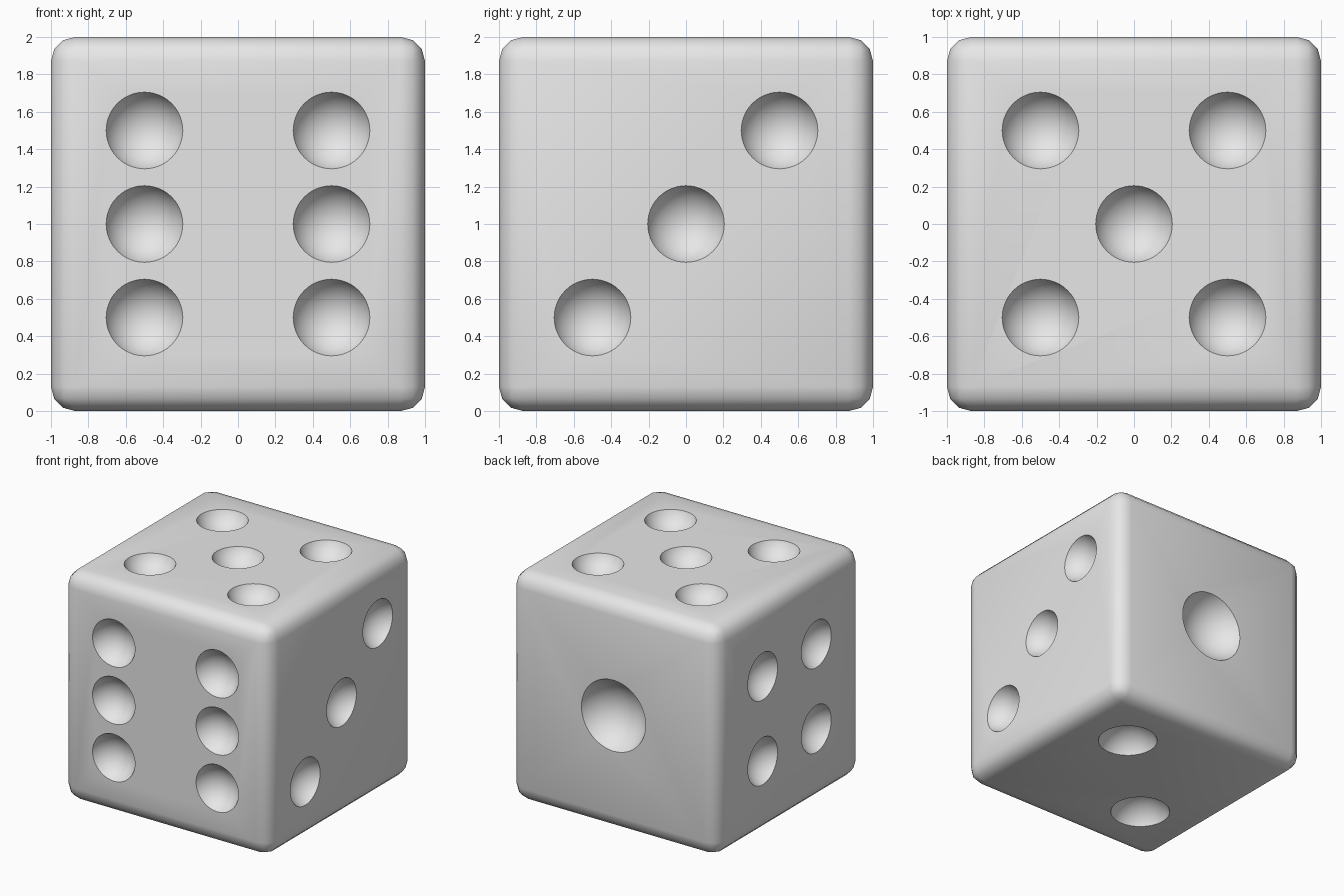
import bpy, bmesh, math
from mathutils import Vector, Matrix

default = bpy.data.objects.get("Cube")
if default:
    bpy.data.objects.remove(default, do_unlink=True)

CENTRE = Vector((0, 0, 1))
RIM_ANGLE = math.radians(68)  # steepness of each hollow at its rim

# One plain grey material
grey = bpy.data.materials.new("light grey")
grey.use_nodes = True
colour = (0.8, 0.8, 0.8, 1)
grey.diffuse_color = colour
grey.node_tree.nodes["Principled BSDF"].inputs["Base Color"].default_value = colour


def make_object(name, bm):
    mesh = bpy.data.meshes.new(name)
    bm.to_mesh(mesh)
    bm.free()
    mesh.materials.append(grey)
    obj = bpy.data.objects.new(name, mesh)
    bpy.context.collection.objects.link(obj)
    return obj


def corners(d):
    return [(a, b) for a in (-d, d) for b in (-d, d)]


# Rounded cube body
bm = bmesh.new()
bmesh.ops.create_cube(bm, size=2, matrix=Matrix.Translation(CENTRE))
body = make_object("die_body", bm)
bevel = body.modifiers.new("rounded_edges", "BEVEL")
bevel.width = 0.13
bevel.segments = 3

# Hollows on each face: outward normal, first and second in-plane axes, radius, spots
X, Y, Z = Vector((1, 0, 0)), Vector((0, 1, 0)), Vector((0, 0, 1))
faces = [
    (-Y, X, Z, 0.205, [(a, b) for a in (-0.5, 0.5) for b in (-0.5, 0, 0.5)]),
    (Y, X, Z, 0.31, [(0, 0)]),
    (X, Y, Z, 0.205, [(d, d) for d in (-0.5, 0, 0.5)]),
    (-X, Y, Z, 0.205, corners(0.37)),
    (Z, X, Y, 0.205, corners(0.5) + [(0, 0)]),
    (-Z, X, Y, 0.245, [(d, d) for d in (-0.42, 0.42)]),
]
bm = bmesh.new()
for normal, u, v, rim, spots in faces:
    radius = rim / math.sin(RIM_ANGLE)
    turn = normal.to_track_quat("Z", "Y").to_matrix().to_4x4()
    for a, b in spots:
        place = CENTRE + normal * (1 + radius * math.cos(RIM_ANGLE)) + u * a + v * b
        bmesh.ops.create_uvsphere(bm, u_segments=48, v_segments=32, radius=radius,
                                  matrix=Matrix.Translation(place) @ turn)
cutter = make_object("pip_cutter", bm)
cutter.hide_render = True

# Cut the hollows and bake the modifiers into the body
cut = body.modifiers.new("pip_hollows", "BOOLEAN")
cut.operation = "DIFFERENCE"
cut.solver = "EXACT"
cut.object = cutter
bpy.context.view_layer.update()
depsgraph = bpy.context.evaluated_depsgraph_get()
carved = bpy.data.meshes.new_from_object(body.evaluated_get(depsgraph))
body.modifiers.clear()
body.data = carved
bpy.data.objects.remove(cutter, do_unlink=True)

# Smooth curves with crisp hollow rims
bpy.ops.object.select_all(action="DESELECT")
body.select_set(True)
bpy.context.view_layer.objects.active = body
bpy.ops.object.shade_smooth_by_angle(angle=math.radians(40))
